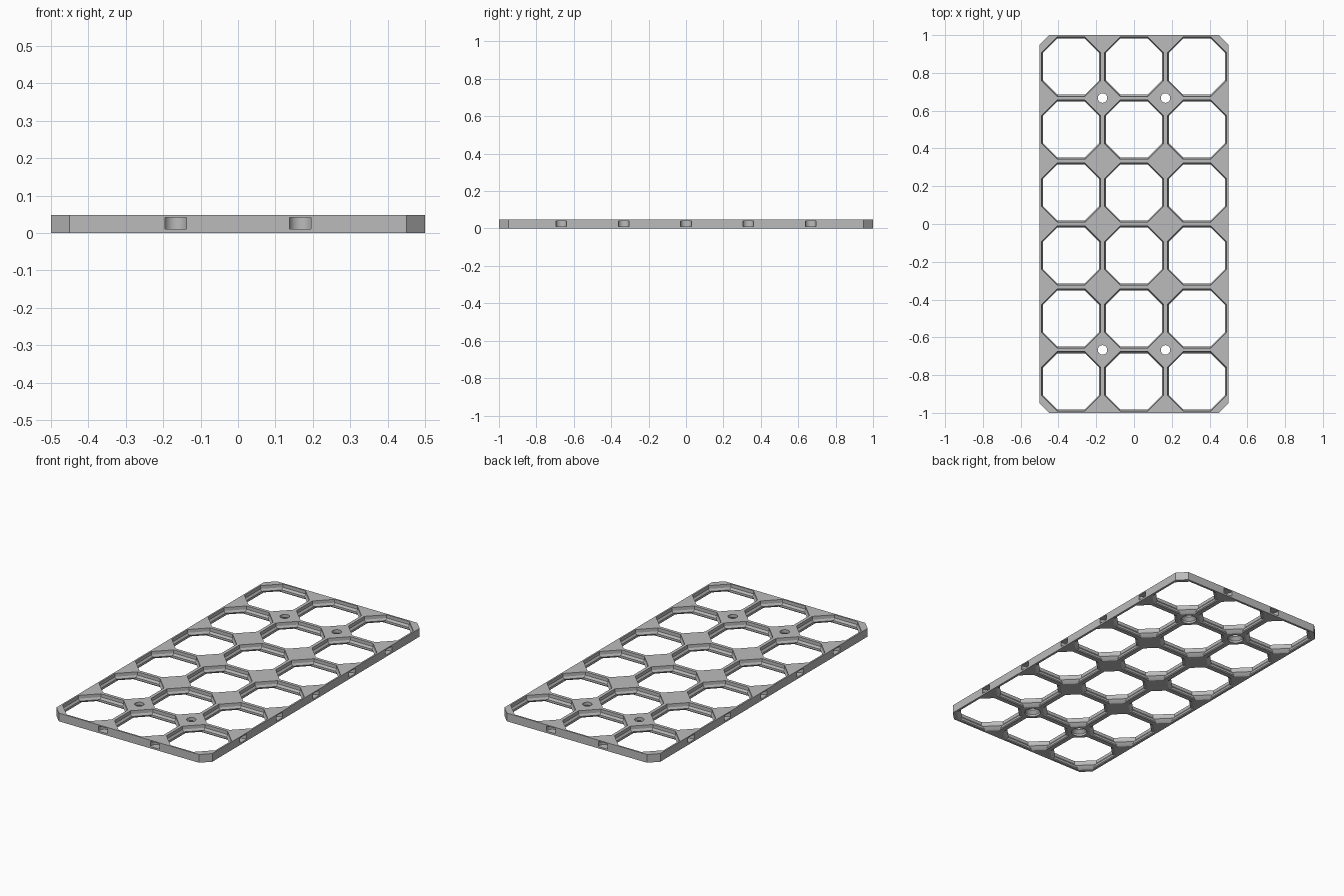
import bpy, bmesh, math
from mathutils import Vector

if "Cube" in bpy.data.objects:
    bpy.data.objects.remove(bpy.data.objects["Cube"])

S = 2 / 168              # millimetres to scene units
CELL, NX, NY, H = 28, 3, 6, 4
W, L = CELL * NX / 2, CELL * NY / 2
R2 = math.sqrt(2)


def loft(bm, rings):
    """Closed solid through stacked rings of equal point count."""
    loops = [[bm.verts.new(Vector(p) * S) for p in ring] for ring in rings]
    n = len(loops[0])
    for a, b in zip(loops, loops[1:]):
        for i in range(n):
            j = (i + 1) % n
            bm.faces.new((a[i], a[j], b[j], b[i]))
    bm.faces.new(loops[0][::-1])
    bm.faces.new(loops[-1])


def octagon(cx, cy, hx, hy, cut, z):
    """Rectangle with its four corners cut at 45 degrees."""
    pts = [(hx, -hy + cut), (hx, hy - cut), (hx - cut, hy), (-hx + cut, hy),
           (-hx, hy - cut), (-hx, -hy + cut), (-hx + cut, -hy), (hx - cut, -hy)]
    return [(cx + x, cy + y, z) for x, y in pts]


def circle(cx, cy, r, z, n=32):
    return [(cx + r * math.cos(2 * math.pi * i / n),
             cy + r * math.sin(2 * math.pi * i / n), z) for i in range(n)]


def make_object(name, bm):
    bmesh.ops.recalc_face_normals(bm, faces=bm.faces)
    me = bpy.data.meshes.new(name)
    bm.to_mesh(me)
    bm.free()
    ob = bpy.data.objects.new(name, me)
    bpy.context.collection.objects.link(ob)
    return ob


# Solid slab with cut corners
bm = bmesh.new()
loft(bm, [octagon(0, 0, W, L, 4.2, z) for z in (0, H)])
board = make_object("grid_board", bm)

cut = bmesh.new()
# Cell openings: height, wall thickness, distance of corner face from the node
levels = [(-1, 1.1, 4.17), (0, 1.1, 4.17), (0.4, 1.5, 4.57), (1.4, 1.5, 5.57),
          (2.4, 0.8, 5.57), (H + 1, 0.8, 5.57)]
for i in range(NX):
    for j in range(NY):
        cx, cy = (i + 0.5) * CELL - W, (j + 0.5) * CELL - L
        loft(cut, [octagon(cx, cy, CELL / 2 - w, CELL / 2 - w, d * R2 - w * 2 + w, z)
                   for z, w, d in levels])

# Countersunk screw holes
for x in (-CELL / 2, CELL / 2):
    for y in (-2 * CELL, 2 * CELL):
        loft(cut, [circle(x, y, r, z) for r, z in
                   ((3.6, -1), (3.6, 1), (2.1, 2.5), (2.1, H + 1))])

# Connector pockets in the outer edges, at every grid line
pockets = [(x, s * (L - 1)) for x in (-CELL / 2, CELL / 2) for s in (-1, 1)]
pockets += [(s * (W - 1), j * CELL) for j in range(-2, 3) for s in (-1, 1)]
for x, y in pockets:
    loft(cut, [circle(x, y, 2.6, z) for z in (0.9, 3.45)])
cutter = make_object("opening_cutter", cut)
cutter.hide_render = True

# Cut the openings and discard the cutter
mod = board.modifiers.new("openings", 'BOOLEAN')
mod.operation, mod.solver, mod.object = 'DIFFERENCE', 'EXACT', cutter
bpy.context.view_layer.objects.active = board
board.select_set(True)
bpy.ops.object.modifier_apply(modifier=mod.name)
bpy.data.objects.remove(cutter)

grey = bpy.data.materials.new("light_grey")
grey.diffuse_color = (0.5, 0.5, 0.5, 1)
grey.use_nodes = True
grey.node_tree.nodes["Principled BSDF"].inputs["Base Color"].default_value = grey.diffuse_color
board.data.materials.clear()
board.data.materials.append(grey)
bpy.ops.object.shade_smooth_by_angle(angle=math.radians(25))
